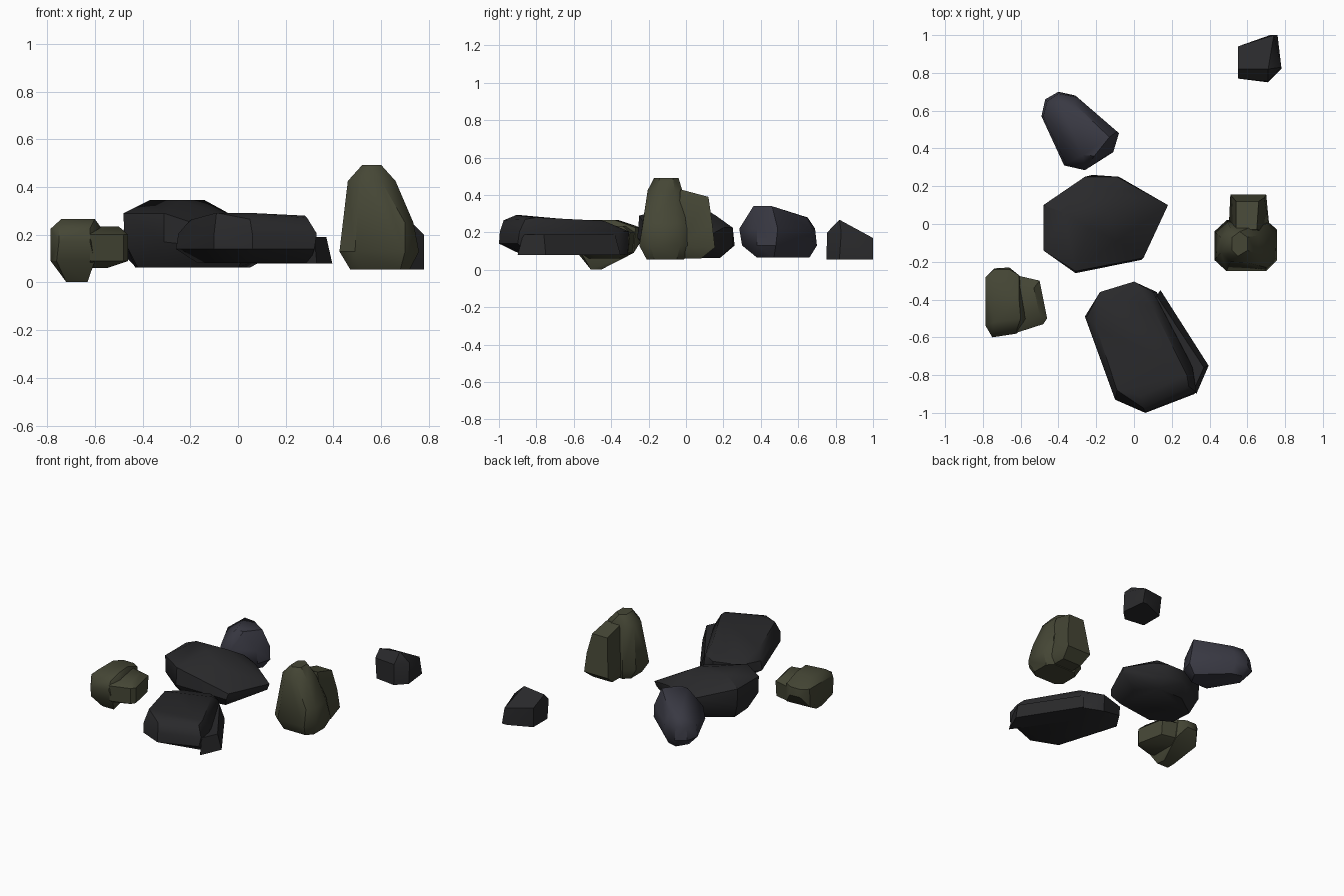
import bpy, bmesh, math


def material(name, color):
    m = bpy.data.materials.new(name)
    m.diffuse_color = (*color, 1)
    return m


DARK = material("dark_stone", (0.022, 0.022, 0.024))
BLUE = material("slate_stone", (0.04, 0.04, 0.055))
OLIVE = material("mossy_stone", (0.06, 0.062, 0.036))


def rock(name, mat, *lumps):
    """Chiselled stone: each lump is the convex hull of its corner points."""
    bm = bmesh.new()
    for pts in lumps:
        verts = [bm.verts.new(p) for p in pts]
        res = bmesh.ops.convex_hull(bm, input=verts)
        junk = {g for g in res["geom_interior"] + res["geom_unused"]
                if isinstance(g, bmesh.types.BMVert)}
        bmesh.ops.delete(bm, geom=list(junk), context='VERTS')
    bmesh.ops.dissolve_limit(bm, angle_limit=math.radians(6),
                             verts=bm.verts[:], edges=bm.edges[:])
    bmesh.ops.recalc_face_normals(bm, faces=bm.faces[:])
    me = bpy.data.meshes.new(name)
    bm.to_mesh(me)
    bm.free()
    me.materials.append(mat)
    ob = bpy.data.objects.new(name, me)
    bpy.context.collection.objects.link(ob)
    bpy.context.view_layer.objects.active = ob
    ob.select_set(True)
    bpy.ops.object.shade_smooth_by_angle(angle=math.radians(38))
    ob.select_set(False)


def ring(z, *xy):
    return [(x, y, z) for x, y in xy]


# Wide middle stone, sloping down to a tip on the right
rock("middle_rock", DARK,
     ring(0.345, (-0.37, 0.06), (-0.14, 0.07), (-0.24, -0.02))
     + ring(0.29, (-0.48, 0.10), (-0.48, -0.14), (-0.31, -0.25), (-0.09, -0.09), (-0.07, 0.16))
     + ring(0.225, (-0.26, 0.25), (-0.09, 0.25), (0.0, 0.2))
     + ring(0.17, (-0.475, 0.10), (-0.475, -0.14), (-0.31, -0.26), (0.18, 0.10),
            (0.05, -0.18), (-0.12, -0.21))
     + ring(0.13, (-0.22, 0.26), (-0.08, 0.25), (0.17, 0.09), (0.04, -0.19))
     + ring(0.062, (-0.43, 0.06), (-0.42, -0.10), (-0.28, -0.18), (0.0, -0.14),
            (0.05, 0.06), (-0.06, 0.18), (-0.26, 0.18)))

# Long front slab with a low ledge along its right side
rock("front_slab", DARK,
     ring(0.292, (-0.09, -0.88), (0.04, -0.91))
     + [(0.28, -0.80, 0.28), (0.29, -0.86, 0.27), (-0.20, -0.545, 0.262), (0.10, -0.44, 0.262),
        (0.05, -0.975, 0.265)]
     + ring(0.205, (-0.25, -0.49), (-0.18, -0.36), (0.0, -0.305), (0.10, -0.36),
            (0.31, -0.76), (0.33, -0.89), (0.06, -0.995), (-0.10, -0.93))
     + ring(0.14, (-0.26, -0.49), (-0.18, -0.365), (0.06, -1.0), (-0.10, -0.93), (0.32, -0.90))
     + ring(0.082, (-0.17, -0.48), (0.0, -0.31), (0.12, -0.36), (0.30, -0.83),
            (0.07, -0.88), (-0.06, -0.85)),
     ring(0.19, (0.12, -0.38), (0.37, -0.76), (0.32, -0.87), (0.06, -0.5))
     + ring(0.08, (0.14, -0.35), (0.395, -0.75), (0.33, -0.90), (0.06, -0.5)))

# Back left stone
rock("back_left_rock", BLUE,
     ring(0.34, (-0.21, 0.36), (-0.27, 0.365), (-0.13, 0.46))
     + ring(0.28, (-0.40, 0.65), (-0.32, 0.64))
     + ring(0.22, (-0.48, 0.57), (-0.46, 0.65), (-0.40, 0.69), (-0.30, 0.67), (-0.09, 0.49),
            (-0.12, 0.38), (-0.26, 0.285), (-0.36, 0.32))
     + ring(0.13, (-0.49, 0.57), (-0.47, 0.66), (-0.40, 0.70), (-0.31, 0.68), (-0.08, 0.48),
            (-0.11, 0.38), (-0.26, 0.30), (-0.37, 0.31))
     + ring(0.065, (-0.43, 0.58), (-0.38, 0.66), (-0.31, 0.64), (-0.13, 0.47),
            (-0.18, 0.38), (-0.31, 0.38)))

# Small far stone
rock("back_right_pebble", DARK,
     [(0.55, 0.82, 0.25), (0.71, 0.82, 0.268), (0.55, 0.94, 0.20), (0.74, 1.0, 0.17),
      (0.55, 0.77, 0.20), (0.71, 0.755, 0.20), (0.78, 0.83, 0.20)]
     + ring(0.055, (0.56, 0.77), (0.71, 0.75), (0.78, 0.82), (0.76, 1.0), (0.72, 1.0), (0.56, 0.93)))

# Tall stone with a lower buttress behind
rock("tall_rock", OLIVE,
     ring(0.492, (0.52, -0.14), (0.55, -0.17), (0.60, -0.14), (0.60, -0.07), (0.56, -0.04), (0.52, -0.07))
     + ring(0.425, (0.46, -0.15), (0.51, -0.20), (0.60, -0.205), (0.66, -0.16),
            (0.66, -0.06), (0.61, -0.02), (0.51, -0.02), (0.46, -0.07))
     + ring(0.25, (0.70, -0.23), (0.735, -0.17), (0.735, -0.05), (0.70, 0.0))
     + ring(0.13, (0.425, -0.19), (0.49, -0.25), (0.70, -0.25), (0.758, -0.19),
            (0.758, -0.03), (0.70, 0.02), (0.49, 0.02), (0.425, -0.04))
     + ring(0.055, (0.47, -0.17), (0.51, -0.21), (0.68, -0.21), (0.72, -0.17),
            (0.72, -0.05), (0.68, -0.01), (0.51, -0.01), (0.47, -0.05)),
     ring(0.43, (0.54, -0.03), (0.65, -0.03)) + ring(0.39, (0.54, 0.12), (0.66, 0.12))
     + ring(0.25, (0.52, 0.14), (0.69, 0.14))
     + ring(0.12, (0.51, 0.155), (0.70, 0.155), (0.50, -0.05), (0.72, -0.05))
     + ring(0.06, (0.53, 0.08), (0.68, 0.08), (0.53, -0.05), (0.68, -0.05)))

# Left stone made of a deep lump and a shallow shoulder
rock("left_rock", OLIVE,
     ring(0.266, (-0.74, -0.52), (-0.60, -0.50), (-0.61, -0.38), (-0.74, -0.36))
     + ring(0.225, (-0.785, -0.54), (-0.75, -0.58), (-0.62, -0.56), (-0.57, -0.50),
            (-0.61, -0.27), (-0.66, -0.24), (-0.74, -0.24), (-0.785, -0.28))
     + ring(0.17, (-0.75, -0.60), (-0.62, -0.58), (-0.66, -0.23), (-0.74, -0.235))
     + ring(0.09, (-0.785, -0.54), (-0.76, -0.58), (-0.60, -0.56), (-0.60, -0.28), (-0.78, -0.29))
     + ring(0.003, (-0.72, -0.51), (-0.63, -0.51), (-0.64, -0.45), (-0.72, -0.45)),
     ring(0.235, (-0.62, -0.50), (-0.50, -0.48), (-0.53, -0.34), (-0.63, -0.32))
     + ring(0.20, (-0.62, -0.575), (-0.48, -0.53), (-0.46, -0.50), (-0.50, -0.30), (-0.63, -0.27))
     + ring(0.09, (-0.62, -0.57), (-0.48, -0.53), (-0.46, -0.50), (-0.50, -0.31), (-0.63, -0.28))
     + ring(0.06, (-0.62, -0.52), (-0.55, -0.49), (-0.56, -0.36), (-0.63, -0.34)))
